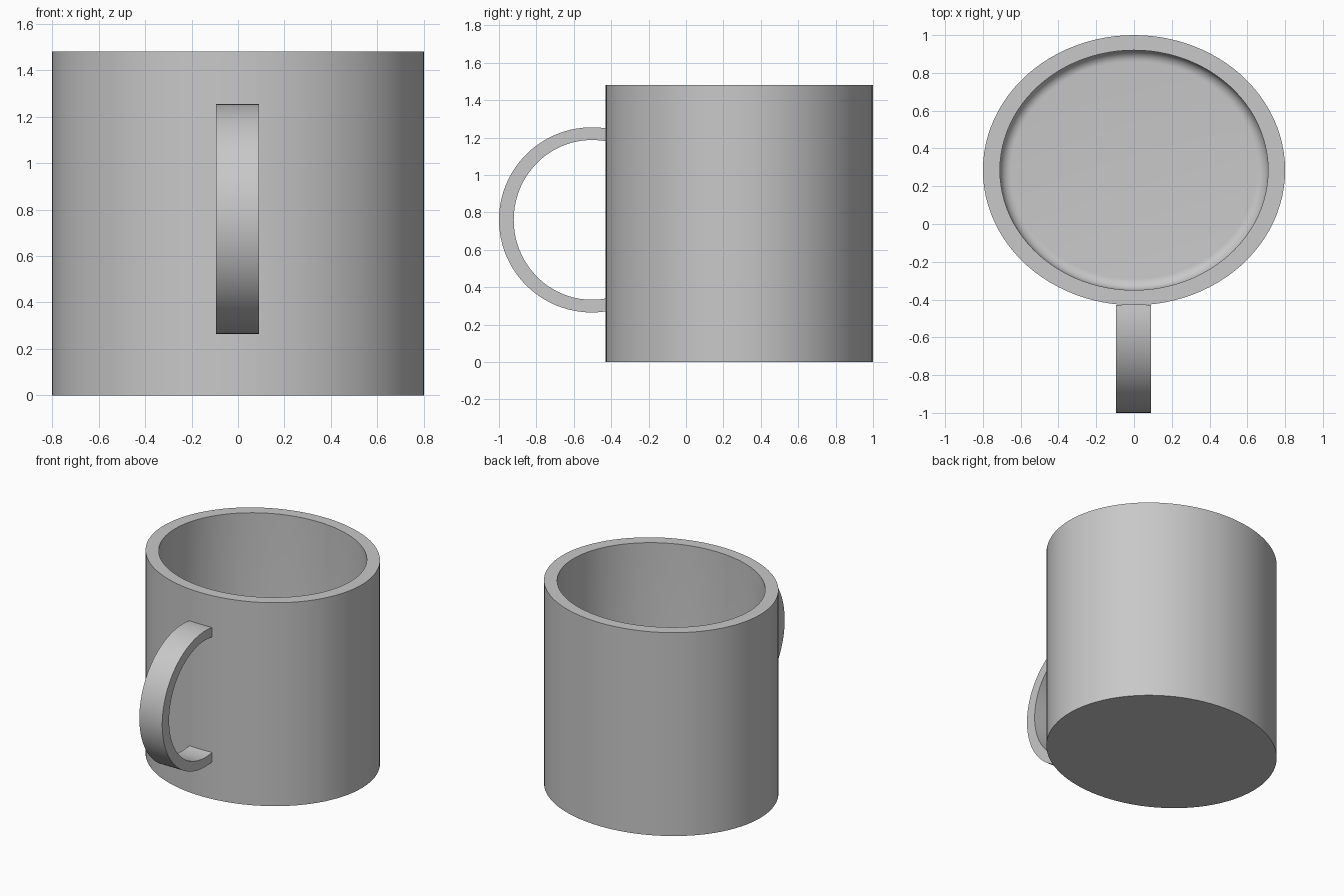
import bpy, bmesh
from math import pi, sin, cos, acos, radians

cube = bpy.data.objects.get("Cube")
if cube:
    bpy.data.objects.remove(cube, do_unlink=True)

grey = bpy.data.materials.new("plain grey")
grey.use_nodes = True
colour = (0.58, 0.58, 0.58, 1)
grey.diffuse_color = colour
grey.node_tree.nodes["Principled BSDF"].inputs["Base Color"].default_value = colour


def finish(name, bm):
    bmesh.ops.recalc_face_normals(bm, faces=bm.faces)
    mesh = bpy.data.meshes.new(name)
    bm.to_mesh(mesh)
    bm.free()
    mesh.materials.append(grey)
    obj = bpy.data.objects.new(name, mesh)
    bpy.context.collection.objects.link(obj)
    bpy.ops.object.select_all(action="DESELECT")
    obj.select_set(True)
    bpy.context.view_layer.objects.active = obj
    bpy.ops.object.shade_smooth_by_angle(angle=radians(35))
    return obj


def bridge(bm, a, b):
    for i in range(len(a)):
        j = (i + 1) % len(a)
        bm.faces.new((a[i], a[j], b[j], b[i]))


# Oval cup body: outer wall, rim, inner wall, rounded floor edge
HEIGHT, FLOOR, FILLET, CENTRE_Y = 1.48, 0.09, 0.06, 0.285
RX, RY, WALL_X, WALL_Y = 0.80, 0.715, 0.09, 0.08
profile = [(0, 0, 0), (0, 0, HEIGHT), (WALL_X, WALL_Y, HEIGHT)]
for k in range(9):
    t = pi / 2 * k / 8
    inset = FILLET * (1 - cos(t))
    profile.append((WALL_X + inset, WALL_Y + inset, FLOOR + FILLET * (1 - sin(t))))

bm = bmesh.new()
SEGMENTS = 96
rings = []
for dx, dy, z in profile:
    angles = [2 * pi * i / SEGMENTS for i in range(SEGMENTS)]
    rings.append([bm.verts.new(((RX - dx) * cos(a), CENTRE_Y + (RY - dy) * sin(a), z))
                  for a in angles])
for a, b in zip(rings, rings[1:]):
    bridge(bm, a, b)
bm.faces.new(rings[0])
bm.faces.new(rings[-1])
finish("cup_body", bm)

# Flat band handle: open arc ending against the front wall
HANDLE_Y, HANDLE_Z, END_Y = -0.503, 0.76, -0.428
STEPS = 64


def arc(ry, rz):
    start = acos((END_Y - HANDLE_Y) / ry)
    for i in range(STEPS + 1):
        t = start + (2 * pi - 2 * start) * i / STEPS
        yield HANDLE_Y + ry * cos(t), HANDLE_Z + rz * sin(t)


bm = bmesh.new()
sections = []
for (oy, oz), (iy, iz) in zip(arc(0.497, 0.495), arc(0.418, 0.427)):
    corners = ((-0.094, oy, oz), (0.09, oy, oz), (0.09, iy, iz), (-0.094, iy, iz))
    sections.append([bm.verts.new(c) for c in corners])
for a, b in zip(sections, sections[1:]):
    bridge(bm, a, b)
bm.faces.new(sections[0])
bm.faces.new(sections[-1])
finish("handle", bm)
